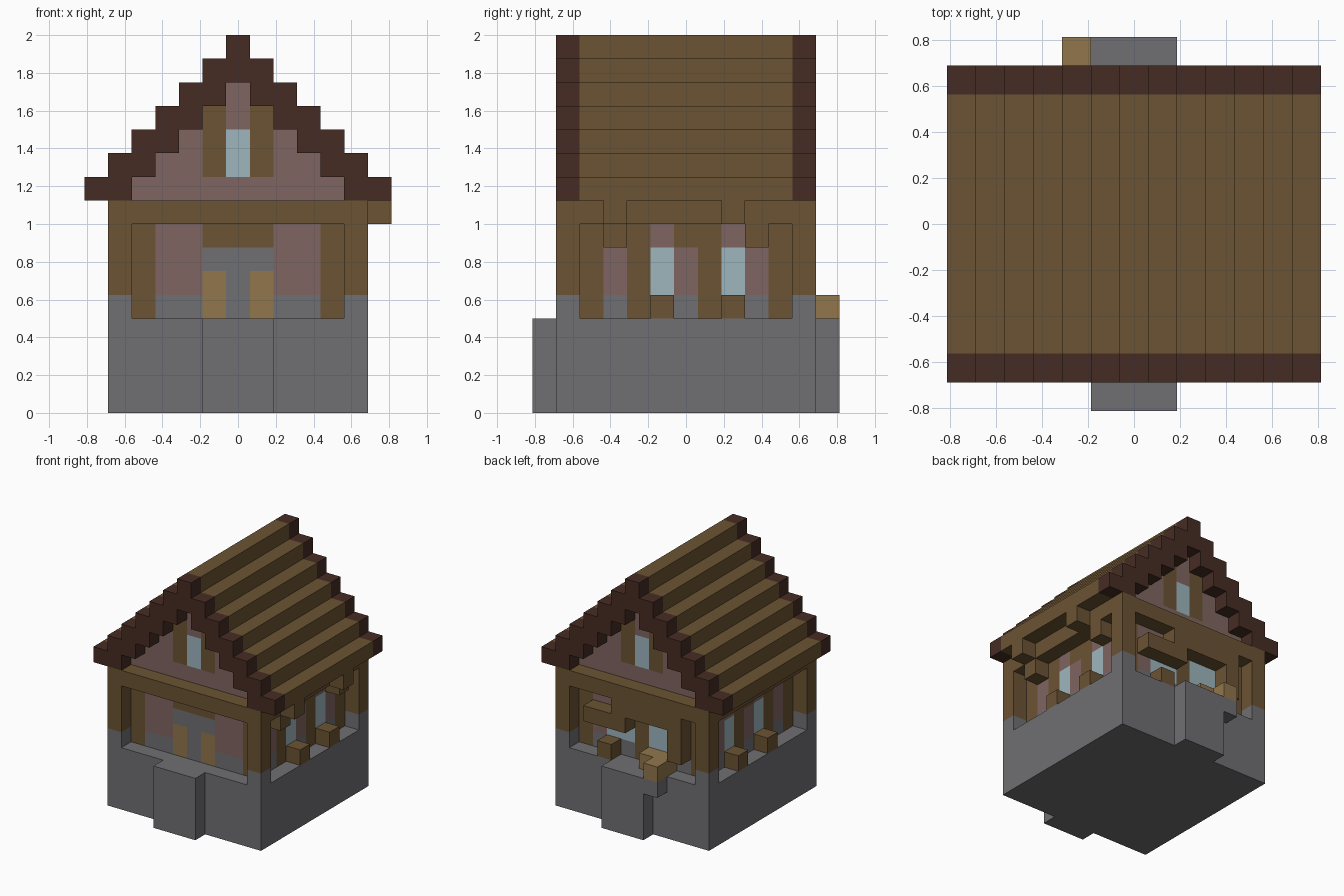
import bpy, bmesh
from mathutils import Vector

U = 0.125  # size of one building block

cube = bpy.data.objects.get("Cube")
if cube:
    bpy.data.objects.remove(cube, do_unlink=True)


def material(name, hex_code):
    def linear(c):
        return c / 12.92 if c <= 0.04045 else ((c + 0.055) / 1.055) ** 2.4
    rgb = [linear(v / 255) for v in bytes.fromhex(hex_code)] + [1]
    mat = bpy.data.materials.new(name)
    mat.use_nodes = True
    mat.diffuse_color = rgb
    mat.node_tree.nodes["Principled BSDF"].inputs["Base Color"].default_value = rgb
    return mat


MATS = {
    "S": material("grey stone", "706e71"),
    "W": material("brown wood", "6b5333"),
    "D": material("dark roof trim", "462c23"),
    "P": material("pink plaster", "806561"),
    "G": material("pale blue glass", "9eb6be"),
    "T": material("tan planks", "91764c"),
}
KEYS = list(MATS)


def finish(name, bm, keys):
    mesh = bpy.data.meshes.new(name)
    bm.to_mesh(mesh)
    bm.free()
    for key in keys:
        mesh.materials.append(MATS[key])
    obj = bpy.data.objects.new(name, mesh)
    bpy.context.collection.objects.link(obj)
    return obj


def block(name, key, xs, ys, zs):
    """Box covering inclusive block ranges in x and y, and zs = bottom, top."""
    bm = bmesh.new()
    bmesh.ops.create_cube(bm, size=1)
    lo = Vector((xs[0] - .5, ys[0] - .5, zs[0])) * U
    hi = Vector((xs[1] + .5, ys[1] + .5, zs[1])) * U
    for v in bm.verts:
        v.co = Vector([a + (b - a) * (c + .5) for a, b, c in zip(lo, hi, v.co)])
    return finish(name, bm, key)


def panel(name, rows, axis, sign, bottom):
    """Flat wall of square faces, one colour letter each, top row first."""
    bm = bmesh.new()
    out = Vector((sign, 0, 0)) if axis == "x" else Vector((0, sign, 0))
    along = Vector((0, 1, 0)) if axis == "x" else Vector((1, 0, 0))
    up = Vector((0, 0, 1))
    for r, row in enumerate(reversed(rows)):
        for c, key in enumerate(row):
            if key == " ":
                continue
            corner = out * 4.5 + along * (c - 4.5) + up * (bottom + r)
            pts = [corner, corner + along, corner + along + up, corner + up]
            face = bm.faces.new([bm.verts.new(p * U) for p in pts])
            face.material_index = KEYS.index(key)
            face.normal_update()
            if face.normal.dot(out) < 0:
                face.normal_flip()
    bmesh.ops.remove_doubles(bm, verts=bm.verts, dist=0.001)
    return finish(name, bm, KEYS)


def roof(name, key, y0, y1):
    """Stepped gable arch extruded from y0 to y1."""
    outer = [(6.5 - k, z) for k in range(7) for z in (9 + k, 10 + k)]
    inner = [(4.5 - k, z) for k in range(5) for z in (9 + k, 10 + k)]
    outline = (outer + [(-x, z) for x, z in reversed(outer)]
               + [(-x, z) for x, z in inner] + inner[::-1])
    bm = bmesh.new()
    face = bm.faces.new([bm.verts.new((x * U, y0 * U, z * U)) for x, z in outline])
    ext = bmesh.ops.extrude_face_region(bm, geom=[face], use_keep_orig=True)
    moved = [g for g in ext["geom"] if isinstance(g, bmesh.types.BMVert)]
    bmesh.ops.translate(bm, verts=moved, vec=(0, (y1 - y0) * U, 0))
    bmesh.ops.recalc_face_normals(bm, faces=bm.faces)
    return finish(name, bm, key)


# Foundation and steps
block("foundation", "S", (-5, 5), (-5, 5), (0, 4))
block("front_step", "S", (-1, 1), (-6, -6), (0, 4))
block("back_step", "S", (-1, 1), (6, 6), (0, 4))
block("back_step_ledge", "S", (-2, -2), (6, 6), (3, 4))

# Corner posts with stone feet, and the beam they carry
for x in (-5, 5):
    for y in (-5, 5):
        block("post_foot", "S", (x, x), (y, y), (4, 5))
        block("corner_post", "W", (x, x), (y, y), (5, 8))
block("ring_beam", "W", (-5, 5), (-5, 5), (8, 9))

# Recessed walls with doors and windows
panel("front_wall", ["WPPWWWPPW", "WPPSSSPPW", "WPPTSTPPW", "WSSTSTSSW"], "y", -1, 4)
panel("back_wall", ["WPPPWPPPW", "WPGGWGGPW", "WPGGWGGPW", "WSSSWSSSW"], "y", 1, 4)
for side, sign in (("left", 1), ("right", -1)):
    panel(side + "_wall", ["WPWPWWPPW", "WPWGPWGPW", "WPWGPWGPW", "WSWSSWSSW"],
          "x", sign, 4)
    for y in (-1, 2):
        block(side + "_window_sill", "W", (sign * 5, sign * 5), (y, y), (4, 5))

# Brackets under the left eave
for y in (-3, 3):
    block("beam_bracket", "W", (5, 5), (y, y), (7, 8))
for y in (-3, 2):
    block("eave_bracket", "W", (6, 6), (y, y), (8, 9))

# Back porch woodwork
block("back_awning", "W", (-3, 1), (5, 5), (7, 8))
block("back_awning_arm", "W", (1, 3), (5, 5), (6, 7))
block("back_awning_post", "W", (-3, -3), (5, 5), (5, 7))
block("back_window_sill", "W", (2, 2), (5, 5), (4, 5))
block("back_bench", "T", (-2, -1), (5, 5), (4, 5))
block("back_bench_end", "T", (-2, -2), (6, 6), (4, 5))

# Gables with attic windows
for side, sign in (("front", -1), ("back", 1)):
    panel(side + "_gable", ["    P    ", "   WPW   ", "  PWGWP  ", " PPWGWPP ",
                            "PPPPPPPPP"], "y", sign, 9)

# Stepped roof with dark trim at both ends
roof("roof_planks", "W", -4.5, 4.5)
roof("front_roof_trim", "D", -5.5, -4.5)
roof("back_roof_trim", "D", 4.5, 5.5)
